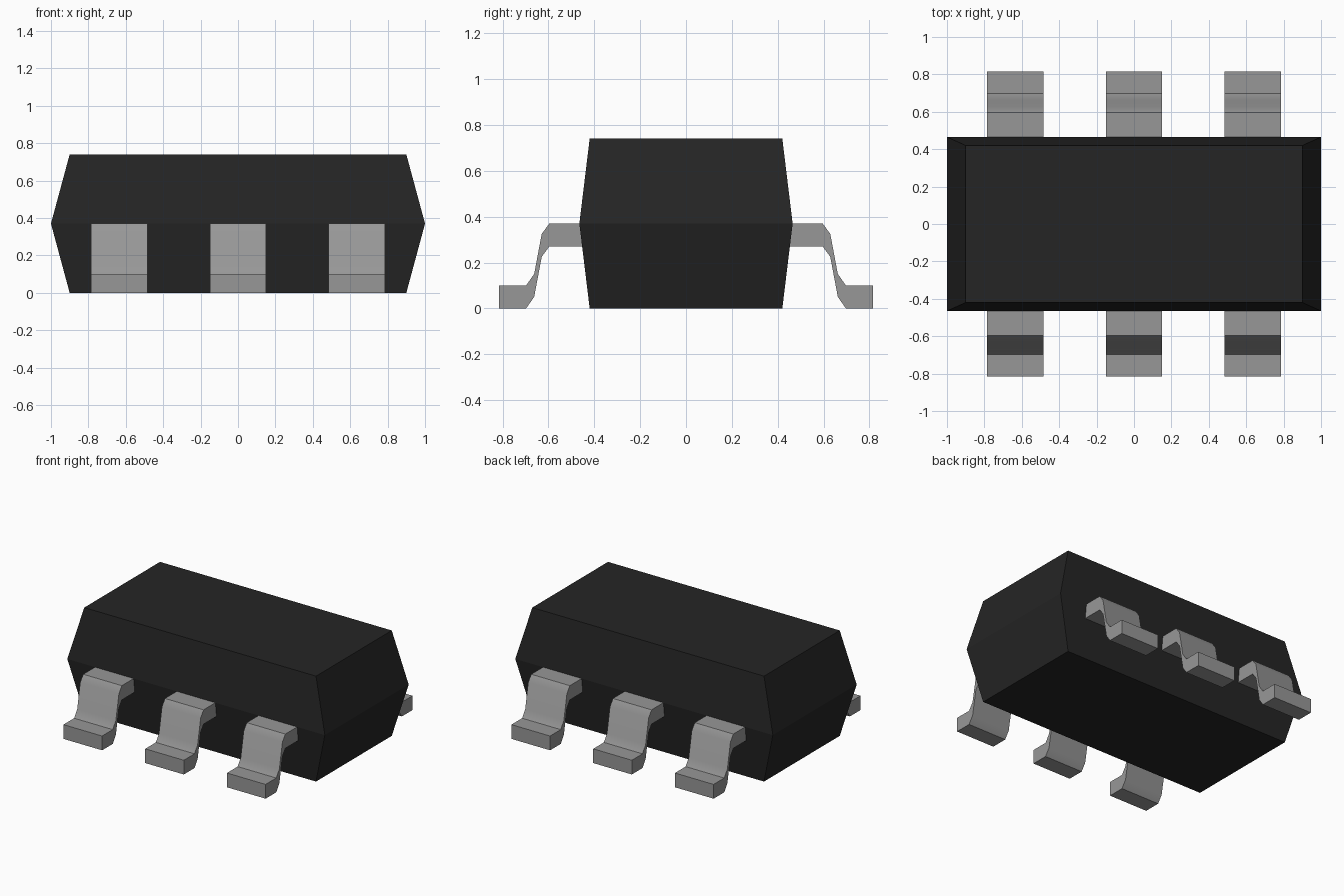
import bpy, bmesh, math

cube = bpy.data.objects.get("Cube")
if cube:
    bpy.data.objects.remove(cube, do_unlink=True)


def make_material(name, value):
    m = bpy.data.materials.new(name)
    m.use_nodes = True
    col = (value, value, value, 1.0)
    m.diffuse_color = col
    m.node_tree.nodes["Principled BSDF"].inputs["Base Color"].default_value = col
    return m


def loft(name, rings, mat, smooth=False):
    """Join matching rings of points into a closed solid."""
    bm = bmesh.new()
    rows = [[bm.verts.new(p) for p in ring] for ring in rings]
    n = len(rows[0])
    for a, b in zip(rows, rows[1:]):
        for i in range(n):
            j = (i + 1) % n
            bm.faces.new((a[i], a[j], b[j], b[i]))
    bm.faces.new(rows[0])
    bm.faces.new(rows[-1])
    bmesh.ops.recalc_face_normals(bm, faces=bm.faces)
    me = bpy.data.meshes.new(name)
    bm.to_mesh(me)
    bm.free()
    me.materials.append(mat)
    ob = bpy.data.objects.new(name, me)
    bpy.context.collection.objects.link(ob)
    if smooth:
        bpy.ops.object.select_all(action='DESELECT')
        ob.select_set(True)
        bpy.context.view_layer.objects.active = ob
        bpy.ops.object.shade_smooth_by_angle(angle=math.radians(35))
    return ob


black = make_material("black plastic", 0.0185)
grey = make_material("grey metal", 0.31)


# Body: box widening to a parting line at mid height
def rect(hx, hy, z):
    return [(-hx, -hy, z), (hx, -hy, z), (hx, hy, z), (-hx, hy, z)]


loft("body", [rect(0.90, 0.42, 0), rect(1.0, 0.465, 0.37), rect(0.90, 0.42, 0.74)], black)

# Pins: gull-wing strip of constant vertical thickness, three on each side
top = [(0.40, 0.37), (0.596, 0.37), (0.629, 0.325), (0.662, 0.15), (0.697, 0.10), (0.815, 0.10)]
profile = top + [(y, z - 0.10) for y, z in reversed(top)]

for side, sy in (("front", -1), ("back", 1)):
    for place, cx in (("right", -0.635), ("middle", 0.0), ("left", 0.635)):
        rings = [[(cx + dx, sy * y, z) for y, z in profile] for dx in (-0.15, 0.15)]
        loft(f"{side}_{place}_pin", rings, grey, smooth=True)
